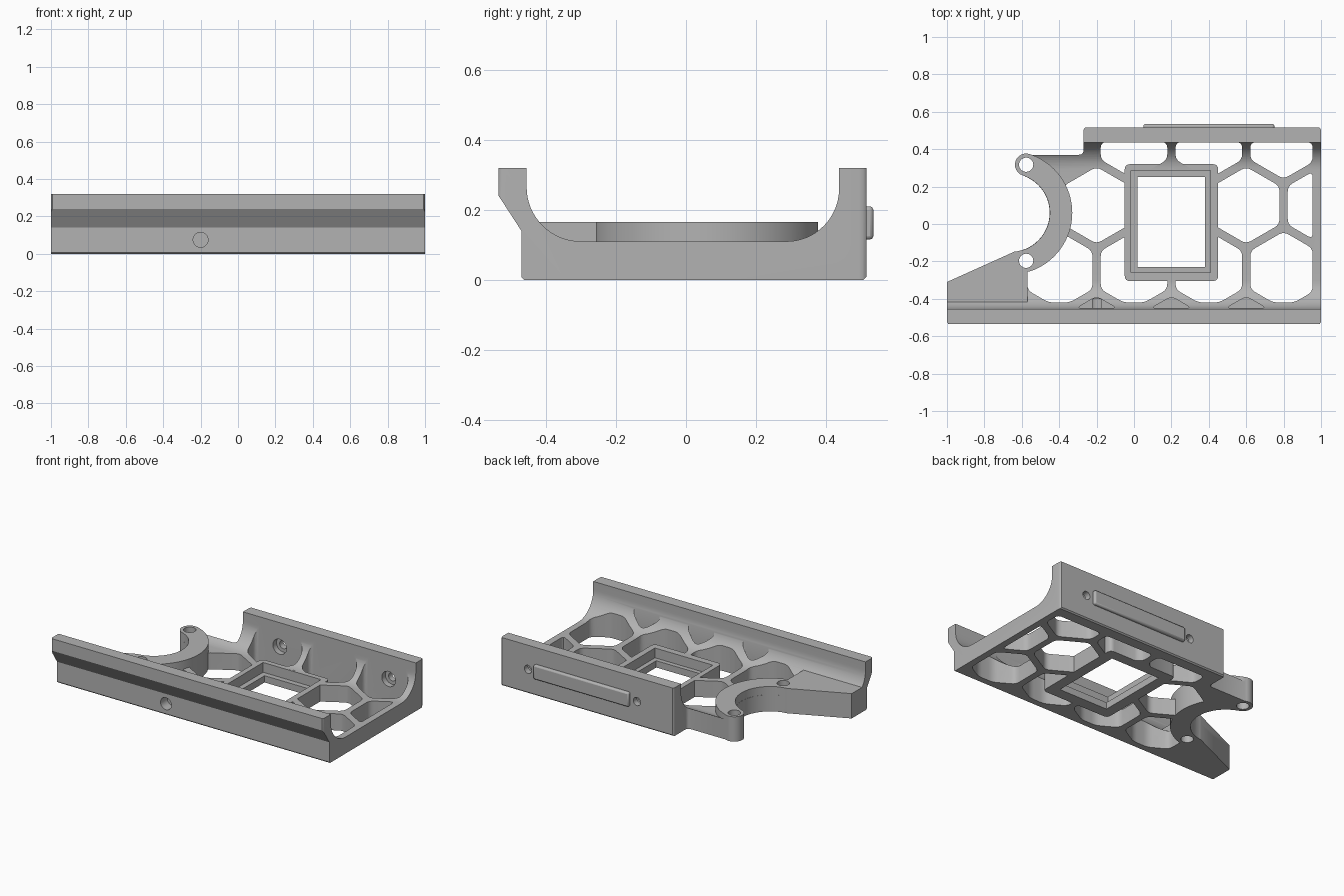
import bpy, bmesh
from math import sin, cos, pi, radians
from mathutils import Vector

if "Cube" in bpy.data.objects:
    bpy.data.objects.remove(bpy.data.objects["Cube"])

grey = bpy.data.materials.new("plain_grey")
grey.use_nodes = True
grey.diffuse_color = (0.45, 0.45, 0.45, 1)
grey.node_tree.nodes["Principled BSDF"].inputs["Base Color"].default_value = (0.45, 0.45, 0.45, 1)


def prism(name, pts, lo, hi, axis="z"):
    """Extrude a 2D polygon along an axis; x takes (y, z), y takes (x, z)."""
    place = {"x": lambda p, t: (t, p[0], p[1]),
             "y": lambda p, t: (p[0], t, p[1]),
             "z": lambda p, t: (p[0], p[1], t)}[axis]
    bm = bmesh.new()
    low = [bm.verts.new(place(p, lo)) for p in pts]
    high = [bm.verts.new(place(p, hi)) for p in pts]
    bm.faces.new(low)
    bm.faces.new(high)
    for i in range(len(pts)):
        j = (i + 1) % len(pts)
        bm.faces.new((low[i], low[j], high[j], high[i]))
    bmesh.ops.recalc_face_normals(bm, faces=bm.faces)
    mesh = bpy.data.meshes.new(name)
    bm.to_mesh(mesh)
    bm.free()
    mesh.materials.append(grey)
    obj = bpy.data.objects.new(name, mesh)
    bpy.context.collection.objects.link(obj)
    return obj


def arc(cx, cy, r, a, b, n=16):
    return [(cx + r * cos(radians(a + (b - a) * i / n)),
             cy + r * sin(radians(a + (b - a) * i / n))) for i in range(n + 1)]


def disc(cx, cy, r, n=32):
    return arc(cx, cy, r, 0, 360, n)[:-1]


def rect(x0, x1, y0, y1):
    return [(x0, y0), (x1, y0), (x1, y1), (x0, y1)]


def rounded(pts, r, n=4):
    """Round the corners of a polygon."""
    out = []
    for i, p in enumerate(pts):
        p, a, b = Vector(p), Vector(pts[i - 1]), Vector(pts[(i + 1) % len(pts)])
        s = p + (a - p).normalized() * min(r, (a - p).length * 0.45)
        e = p + (b - p).normalized() * min(r, (b - p).length * 0.45)
        for k in range(n + 1):
            t = k / n
            out.append(tuple(s * (1 - t) ** 2 + p * 2 * t * (1 - t) + e * t * t))
    return out


def clip(pts, axis, limit, sign):
    """Keep the part of a polygon where sign * coordinate < sign * limit."""
    out = []
    for i, q in enumerate(pts):
        p = pts[i - 1]
        dp, dq = sign * (limit - p[axis]), sign * (limit - q[axis])
        if dp * dq < 0:
            t = dp / (dp - dq)
            out.append((p[0] + (q[0] - p[0]) * t, p[1] + (q[1] - p[1]) * t))
        if dq >= 0:
            out.append(q)
    return out


def combine(obj, tool, op):
    m = obj.modifiers.new("combine", "BOOLEAN")
    m.operation, m.object, m.solver = op, tool, "EXACT"
    bpy.context.view_layer.objects.active = obj
    bpy.ops.object.modifier_apply(modifier=m.name)
    bpy.data.objects.remove(tool)


FLOOR, RAISED = 0.11, 0.165

# Channel section with two walls and curved inner fillets
section = [(-0.462, 0), (0.507, 0), (0.515, 0.008), (0.515, 0.32), (0.437, 0.32)]
section += arc(0.287, FLOOR + 0.15, 0.15, 0, -90)
section += arc(-0.3, FLOOR + 0.155, 0.155, -90, -180)
section += [(-0.455, 0.32), (-0.535, 0.32), (-0.535, 0.24), (-0.47, 0.14), (-0.47, 0.008)]
body = prism("bracket_body", section, -1, 1, "x")

# Plan outline of the bracket
outline = [(1, -0.54), (1, 0.52), (-0.27, 0.52), (-0.27, 0.37), (-0.58, 0.37), (-0.58, 0.2),
           (-0.5, 0.06), (-0.6, -0.13), (-1, -0.31), (-1, -0.54)]
combine(body, prism("outline", rounded(outline, 0.025), -0.1, 0.5), "INTERSECT")

# Honeycomb openings, clipped at the walls and rims
HEX, ROW = 0.2, 0.3464
R = 0.178 / cos(pi / 6)


def honeycomb_cell(cx, cy, low=-0.42):
    pts = arc(cx, cy, R, 30, 330, 5)
    for axis, limit, sign in ((0, 0.955, 1), (0, -0.57, -1), (1, 0.437, 1), (1, low, -1)):
        pts = clip(pts, axis, limit, sign)
    return rounded(pts, 0.03)


rows = [(0.1 + ROW, (0, 0.4, 0.8)), (0.1, (-0.2, 0.2, 0.6, 1.0)),
        (0.1 - ROW, (-0.4, 0, 0.4, 0.8))]
for cy, xs in rows:
    for cx in xs:
        combine(body, prism("cell", honeycomb_cell(cx, cy), -0.1, 0.5), "DIFFERENCE")

# Shallow pockets along the front wall
for cx in (-HEX, HEX, 3 * HEX):
    pocket = honeycomb_cell(cx, 0.1 - 2 * ROW, -0.45)
    combine(body, prism("pocket", pocket, FLOOR - 0.002, 0.5), "DIFFERENCE")

# Rectangular window frame with a ledge inside
combine(body, prism("frame", rounded(rect(-0.05, 0.45, -0.305, 0.32), 0.03), 0, FLOOR), "UNION")
combine(body, prism("window", rect(0.02, 0.38, -0.23, 0.25), -0.1, 0.5), "DIFFERENCE")
combine(body, prism("ledge", rect(-0.015, 0.41, -0.26, 0.285), 0.045, 0.5), "DIFFERENCE")

# Raised triangular arm
arm = [(-1, -0.46), (-0.57, -0.46), (-0.57, -0.2), (-0.6, -0.13), (-1, -0.31)]
combine(body, prism("arm", arm, 0, RAISED), "UNION")

# Curved cradle with round ends and screw holes
CX, CY = -0.66, 0.06
cradle = arc(CX, CY, 0.33, -72, 72, 32)
ends = [(CX + 0.27 * cos(radians(a)), CY + 0.27 * sin(radians(a))) for a in (72, -72)]
cradle += arc(*ends[0], 0.06, 72, 252, 12)[1:-1]
cradle += arc(CX, CY, 0.21, 72, -72, 32)
cradle += arc(*ends[1], 0.06, 108, 288, 12)[1:-1]
combine(body, prism("cradle_gap", disc(CX, CY, 0.209, 64), -0.1, 0.5), "DIFFERENCE")
combine(body, prism("cradle", cradle, 0, RAISED), "UNION")
for x, y in ends:
    combine(body, prism("screw_hole", disc(x, y, 0.038), -0.1, 0.5), "DIFFERENCE")

# Counterbored holes in the rear wall and a blind hole in the front
for x in (0, 0.8):
    combine(body, prism("bolt_hole", disc(x, 0.16, 0.027), 0.4, 0.6, "y"), "DIFFERENCE")
    combine(body, prism("counterbore", disc(x, 0.16, 0.05), 0.4, 0.475, "y"), "DIFFERENCE")
combine(body, prism("front_hole", disc(-0.2, 0.075, 0.04), -0.6, -0.4, "y"), "DIFFERENCE")

# Raised label plate on the rear wall
plate = prism("rear_plate", rect(0.05, 0.75, 0.115, 0.21), 0.505, 0.535, "y")
bevel = plate.modifiers.new("soft_edge", "BEVEL")
bevel.width, bevel.segments = 0.01, 2

for obj in (body, plate):
    bpy.ops.object.select_all(action="DESELECT")
    obj.select_set(True)
    bpy.context.view_layer.objects.active = obj
    bpy.ops.object.shade_smooth_by_angle(angle=radians(30))
